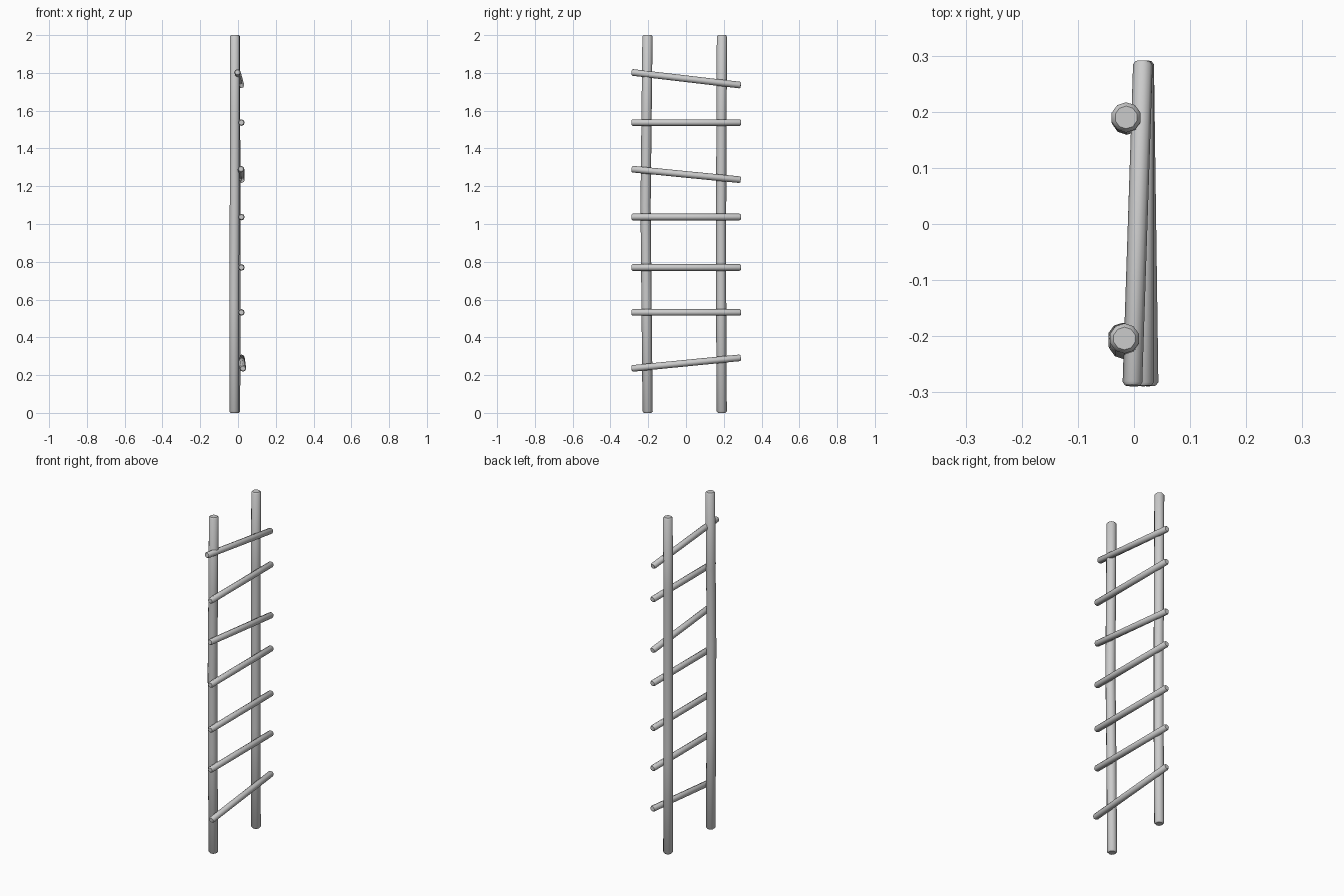
import bpy, bmesh, math
from mathutils import Vector

if "Cube" in bpy.data.objects:
    bpy.data.objects.remove(bpy.data.objects["Cube"])


def pole(name, path, radius, sides, chamfer):
    """Round stick swept along a path, with softened ends."""
    pts = [Vector(p) for p in path]
    axis = (pts[-1] - pts[0]).normalized()
    u = axis.cross(Vector((1, 0, 0))).normalized()
    v = axis.cross(u).normalized()
    # end rings are narrower, then the full radius starts just inside
    stations = [(pts[0], radius * 0.75), (pts[0] + axis * chamfer, radius)]
    stations += [(p, radius) for p in pts[1:-1]]
    stations += [(pts[-1] - axis * chamfer, radius), (pts[-1], radius * 0.75)]
    bm = bmesh.new()
    rings = []
    for c, r in stations:
        rings.append([bm.verts.new(c + r * (math.cos(a) * u + math.sin(a) * v))
                      for a in (2 * math.pi * i / sides for i in range(sides))])
    for a, b in zip(rings, rings[1:]):
        for i in range(sides):
            j = (i + 1) % sides
            bm.faces.new((a[i], a[j], b[j], b[i]))
    bm.faces.new(rings[0])
    bm.faces.new(rings[-1])
    bmesh.ops.recalc_face_normals(bm, faces=bm.faces)
    mesh = bpy.data.meshes.new(name)
    bm.to_mesh(mesh)
    bm.free()
    obj = bpy.data.objects.new(name, mesh)
    bpy.context.collection.objects.link(obj)
    bpy.context.view_layer.objects.active = obj
    obj.select_set(True)
    bpy.ops.object.shade_smooth_by_angle(angle=math.radians(50))
    obj.select_set(False)


# two slightly crooked uprights
pole("left_rail", [(-0.020, -0.203, 0), (-0.020, -0.209, 0.6), (-0.018, -0.214, 1.1),
                   (-0.017, -0.209, 1.55), (-0.017, -0.204, 2)], 0.027, 10, 0.008)
pole("right_rail", [(-0.014, 0.189, 0), (-0.013, 0.186, 0.6), (-0.013, 0.186, 1.1),
                    (-0.014, 0.188, 1.55), (-0.014, 0.190, 2)], 0.027, 10, 0.008)

# rungs lashed across the front: (x, z) at the -y end, then at the +y end
rungs = [
    (0.026, 0.235, 0.018, 0.292),
    (0.018, 0.532, 0.018, 0.532),
    (0.018, 0.770, 0.018, 0.770),
    (0.018, 1.037, 0.018, 1.037),
    (0.016, 1.291, 0.018, 1.234),
    (0.018, 1.537, 0.018, 1.537),
    (-0.003, 1.803, 0.016, 1.735),
]
for n, (x0, z0, x1, z1) in enumerate(rungs):
    pole(f"rung_{n + 1}", [(x0, -0.288, z0), ((x0 + x1) / 2, 0, (z0 + z1) / 2),
                           (x1, 0.29, z1)], 0.0175, 8, 0.006)
